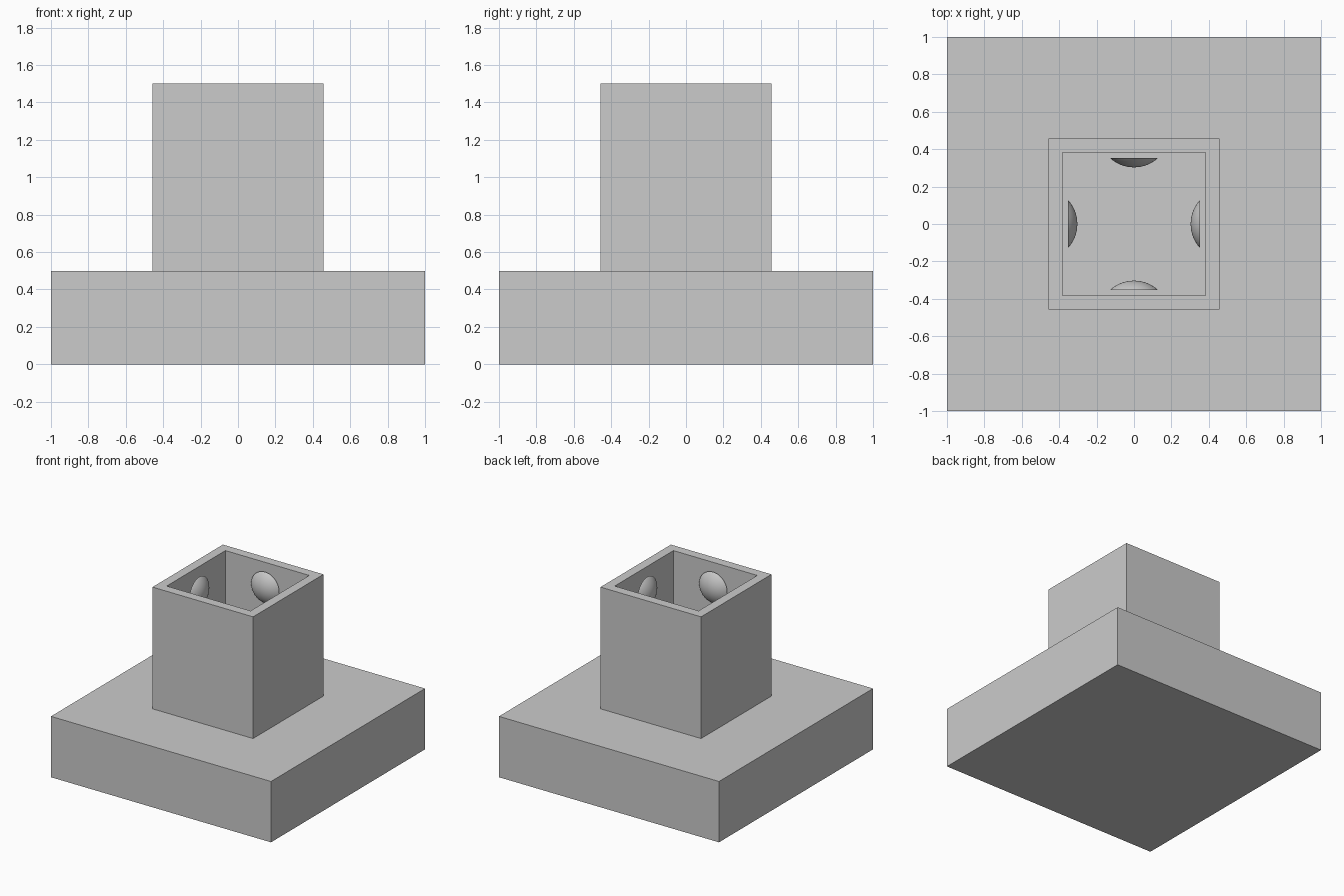
import bpy
import bmesh
import math
from mathutils import Matrix, Vector

if "Cube" in bpy.data.objects:
    bpy.data.objects.remove(bpy.data.objects["Cube"], do_unlink=True)

BASE_TOP, POST_TOP = 0.5, 1.5
POST_HALF, WELL_HALF = 0.457, 0.35

grey = bpy.data.materials.new("plain grey")
grey.use_nodes = True
colour = (0.6, 0.6, 0.6, 1)
grey.diffuse_color = colour
grey.node_tree.nodes["Principled BSDF"].inputs["Base Color"].default_value = colour


def finish(name, bm):
    mesh = bpy.data.meshes.new(name)
    bm.to_mesh(mesh)
    bm.free()
    mesh.materials.append(grey)
    obj = bpy.data.objects.new(name, mesh)
    bpy.context.collection.objects.link(obj)
    return obj


def box(half, bottom, top):
    bm = bmesh.new()
    bmesh.ops.create_cube(bm, size=1)
    bmesh.ops.scale(bm, vec=(2 * half, 2 * half, top - bottom), verts=bm.verts)
    bmesh.ops.translate(bm, vec=(0, 0, (top + bottom) / 2), verts=bm.verts)
    return bm


# Square base slab
finish("base", box(1, 0, BASE_TOP))

# Hollow square post: inset the top and sink it to form the well
bm = box(POST_HALF, BASE_TOP, POST_TOP)
bm.faces.ensure_lookup_table()
top = max(bm.faces, key=lambda f: f.calc_center_median().z)
bmesh.ops.inset_region(bm, faces=[top], thickness=POST_HALF - WELL_HALF)
floor = bmesh.ops.extrude_discrete_faces(bm, faces=[top])["faces"][0]
bmesh.ops.translate(bm, vec=(0, 0, BASE_TOP + 0.01 - POST_TOP), verts=floor.verts)
finish("post", bm)

# Round grip bumps: a shallow sphere cap on each inner wall
CAP_WIDTH, CAP_DEPTH, CAP_HEIGHT = 0.125, 0.047, 1.31
radius = (CAP_WIDTH ** 2 + CAP_DEPTH ** 2) / (2 * CAP_DEPTH)
for i, side in enumerate(("left", "back", "right", "front")):
    bm = bmesh.new()
    bmesh.ops.create_uvsphere(
        bm, u_segments=96, v_segments=64, radius=radius,
        matrix=Matrix.Translation((WELL_HALF - CAP_DEPTH + radius, 0, CAP_HEIGHT))
        @ Matrix.Rotation(math.pi / 2, 4, "Y"))
    bmesh.ops.bisect_plane(
        bm, geom=bm.verts[:] + bm.edges[:] + bm.faces[:],
        plane_co=Vector((WELL_HALF + 0.002, 0, 0)), plane_no=Vector((1, 0, 0)),
        clear_outer=True)
    bmesh.ops.rotate(bm, cent=(0, 0, 0), verts=bm.verts,
                     matrix=Matrix.Rotation(i * math.pi / 2, 3, "Z"))
    for face in bm.faces:
        face.smooth = True
    finish(side + "_grip_bump", bm)
